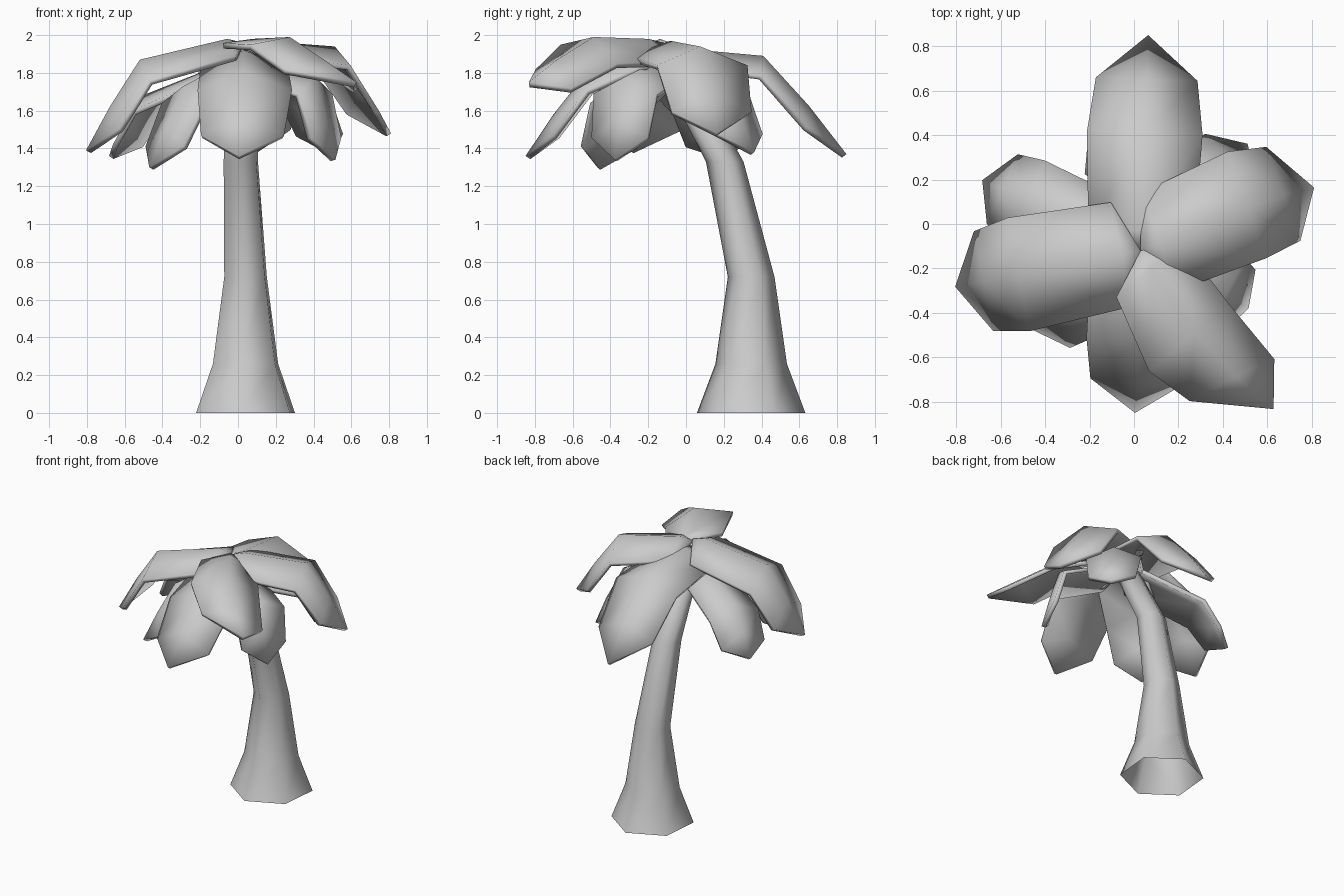
import bpy, bmesh
from math import sin, cos, radians, pi

if "Cube" in bpy.data.objects:
    bpy.data.objects.remove(bpy.data.objects["Cube"])


def make_object(name, bm):
    bmesh.ops.recalc_face_normals(bm, faces=bm.faces)
    mesh = bpy.data.meshes.new(name)
    bm.to_mesh(mesh)
    bm.free()
    obj = bpy.data.objects.new(name, mesh)
    bpy.context.collection.objects.link(obj)
    mesh.shade_smooth()
    return obj


# Trunk: leaning six-sided tube, open at the base (x, y, z, radius)
rings = [(0.04, 0.345, 0, 0.288), (0.04, 0.345, 0.26, 0.19),
         (0.04, 0.345, 0.72, 0.124), (0.015, 0.205, 1.33, 0.1),
         (0.02, -0.08, 1.86, 0.09)]
bm = bmesh.new()
loops = []
for x, y, z, r in rings:
    angles = [radians(84.7) + i * pi / 3 for i in range(6)]
    loops.append([bm.verts.new((x + r * cos(a), y + r * sin(a), z)) for a in angles])
for a, b in zip(loops, loops[1:]):
    for i in range(6):
        j = (i + 1) % 6
        bm.faces.new((a[i], a[j], b[j], b[i]))
bm.faces.new(loops[-1])
make_object("trunk", bm)


# Leaf: arched blade pointed at both ends, bending down at r2;
# twist raises one edge and skews the end
def leaf(name, angle, top, hw, r2, z2, tip_r, tip_z, drop, shift=0, twist=0):
    d = (cos(radians(angle)), sin(radians(angle)))

    def point(r, s, z):
        return bm.verts.new((0.03 + r * d[0] - s * d[1], -0.12 + r * d[1] + s * d[0], z))

    r3 = r2 + (tip_r - r2) * 0.55
    z3 = z2 + (tip_z - z2) * 0.51
    rows = [(0.09, top, hw * (0.92 - 2 * twist), drop * 0.8, shift * 0.3, 0),
            (r2, z2, hw, drop, shift, 0),
            (r3, z3, hw * 0.88, drop * 1.1, shift * 0.7, twist)]
    bm = bmesh.new()
    base = point(0, 0, top - 0.02)
    tip = point(tip_r, 0, tip_z)
    grid = [[point(r + k, s + w, z - dz - twist), point(r, s * 0.6, z),
             point(r - k, s - w, z - dz + twist)]
            for r, z, w, dz, s, k in rows]
    for i in (0, 1):
        bm.faces.new((base, grid[0][i + 1], grid[0][i]))
        bm.faces.new((tip, grid[2][i], grid[2][i + 1]))
        for a, b in zip(grid, grid[1:]):
            bm.faces.new((a[i], a[i + 1], b[i + 1], b[i]))
    obj = make_object(name, bm)
    # Thicken the blade downwards
    if sum(p.normal.z for p in obj.data.polygons) < 0:
        obj.data.flip_normals()
    mod = obj.modifiers.new("thickness", 'SOLIDIFY')
    mod.thickness = 0.03
    mod.offset = -1
    return obj


# Five large upper leaves, then four smaller lower ones
leaves = [
    ("upper_leaf_back", 88, 1.93, 0.26, 0.53, 1.89, 0.97, 1.37, 0.1),
    ("upper_leaf_right", 20, 1.97, 0.255, 0.52, 1.94, 0.83, 1.48, 0.1, 0.03),
    ("upper_leaf_front_right", -50, 1.98, 0.235, 0.44, 1.99, 0.93, 1.75, 0.09, -0.085, 0.05),
    ("upper_leaf_front", 268, 1.92, 0.25, 0.4, 1.81, 0.73, 1.36, 0.1, 0.02),
    ("upper_leaf_left", 191, 1.98, 0.26, 0.56, 1.87, 0.85, 1.39, 0.11),
    ("lower_leaf_left", 156, 1.86, 0.195, 0.56, 1.69, 0.78, 1.36, 0.09),
    ("lower_leaf_back_right", 45, 1.86, 0.19, 0.45, 1.78, 0.68, 1.38, 0.09),
    ("lower_leaf_front_right", -28, 1.86, 0.19, 0.43, 1.78, 0.55, 1.34, 0.09),
    ("lower_leaf_front_left", 215, 1.86, 0.2, 0.39, 1.73, 0.61, 1.3, 0.09),
]
for spec in leaves:
    leaf(*spec)
